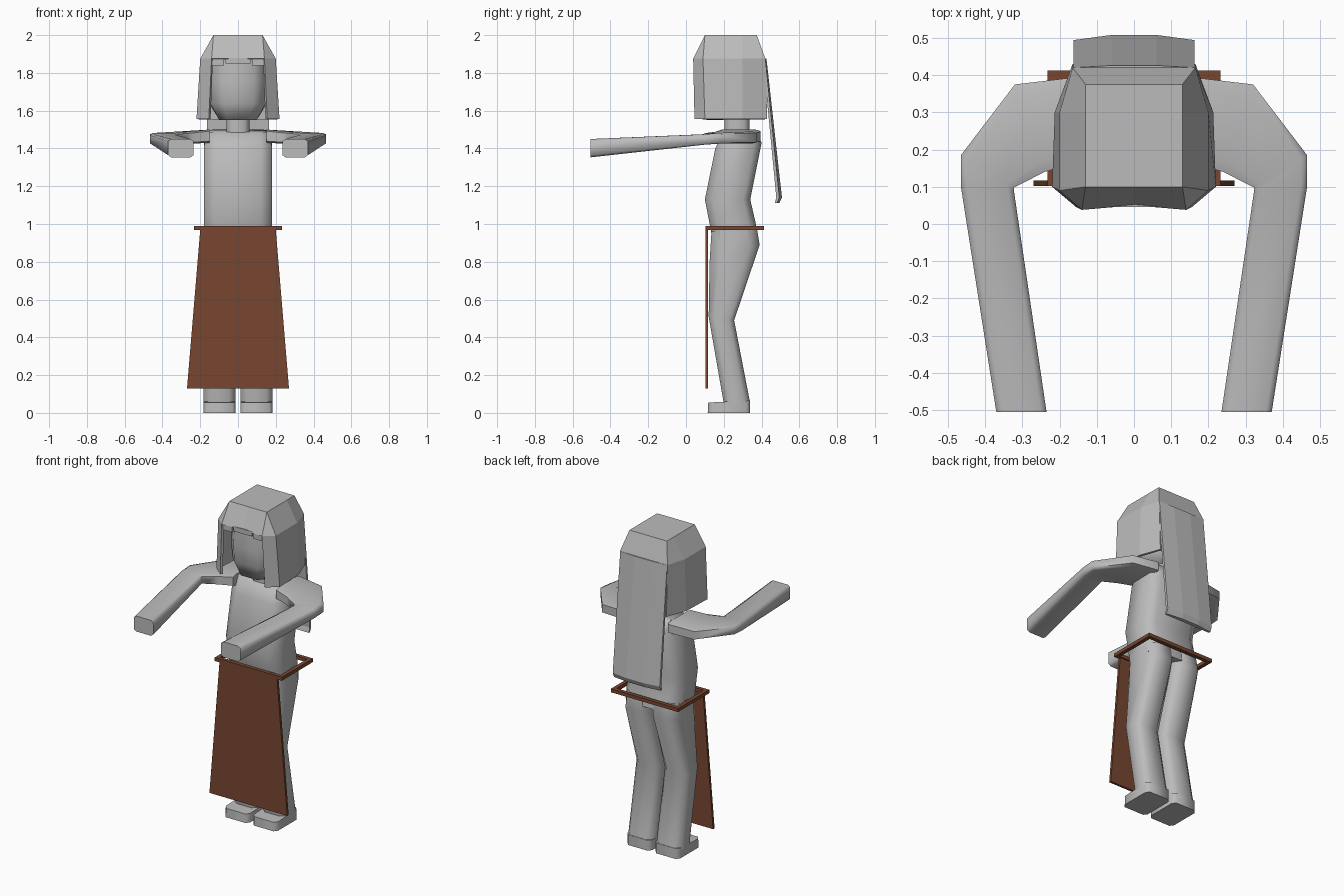
import bpy, bmesh, math
from mathutils import Vector

if "Cube" in bpy.data.objects:
    bpy.data.objects.remove(bpy.data.objects["Cube"])


def material(name, rgb):
    m = bpy.data.materials.new(name)
    m.diffuse_color = (*rgb, 1)
    m.use_nodes = True
    m.node_tree.nodes["Principled BSDF"].inputs["Base Color"].default_value = m.diffuse_color
    return m


GREY = material("pale_grey", (0.50, 0.50, 0.50))
BROWN = material("leather_brown", (0.19, 0.062, 0.03))


def finish(name, bm, mat, angle=None, mirror=False):
    me = bpy.data.meshes.new(name)
    bm.to_mesh(me)
    bm.free()
    me.materials.append(mat)
    ob = bpy.data.objects.new(name, me)
    bpy.context.collection.objects.link(ob)
    if angle:
        bpy.ops.object.select_all(action='DESELECT')
        ob.select_set(True)
        bpy.context.view_layer.objects.active = ob
        bpy.ops.object.shade_smooth_by_angle(angle=math.radians(angle))
    if mirror:
        ob.modifiers.new("Mirror", 'MIRROR')
    return ob


def loft(rings, skip=(), cap_bottom=True):
    """Skin matching rings; skip holds (band, side) faces to leave open."""
    bm = bmesh.new()
    rows = [[bm.verts.new(p) for p in r] for r in rings]
    n = len(rows[0])
    for k in range(len(rows) - 1):
        a, b = rows[k], rows[k + 1]
        for i in range(n):
            if (k, i) not in skip:
                j = (i + 1) % n
                bm.faces.new((a[i], a[j], b[j], b[i]))
    bm.faces.new(rows[-1])
    if cap_bottom:
        bm.faces.new(rows[0][::-1])
        bmesh.ops.recalc_face_normals(bm, faces=bm.faces)
    bmesh.ops.remove_doubles(bm, verts=bm.verts, dist=1e-5)
    return bm


def chamfer(quad, t):
    """Cut the corners of a four-point section."""
    q = [Vector(p) for p in quad]
    out = []
    for i in range(4):
        out += [q[i].lerp(q[i - 1], t), q[i].lerp(q[(i + 1) % 4], t)]
    return out


def column(rows, t=0.2):
    """Rows of (x0, x1, y0, y1, z front, z back)."""
    return loft([chamfer([(x0, y0, zf), (x1, y0, zf), (x1, y1, zb), (x0, y1, zb)], t)
                 for x0, x1, y0, y1, zf, zb in rows])


# Torso, neck and head
finish("torso", column([
    (-.18, .18, .14, .38, .92, .92), (-.18, .18, .125, .37, 1.0, 1.0),
    (-.18, .18, .10, .34, 1.13, 1.13), (-.18, .18, .155, .40, 1.40, 1.43),
    (-.17, .17, .20, .365, 1.485, 1.50)], .16), GREY, 70)
finish("neck", column([(-.06, .06, .205, .335, 1.46, 1.46),
                       (-.06, .06, .205, .335, 1.60, 1.60)]), GREY, 60)
finish("head", column([
    (-.10, .10, .11, .34, 1.55, 1.555), (-.145, .145, .08, .39, 1.64, 1.62),
    (-.15, .15, .075, .40, 1.75, 1.75), (-.15, .15, .085, .40, 1.88, 1.88)], .22), GREY, 70)

# Legs and feet
finish("leg", column([
    (.013, .183, .20, .34, .05, .05), (.013, .183, .12, .255, .51, .49),
    (.008, .183, .125, .39, .80, .89), (.005, .181, .135, .375, .96, .98)]),
    GREY, 70, True)
finish("foot", column([(.012, .183, .115, .34, 0, 0),
                       (.012, .183, .118, .34, .055, .065)], .1), GREY, 60, True)

# Arms: each row is outer x, y then inner x, y then bottom and top z
arm = [(.15, .395, .15, .165, 1.43, 1.50), (.32, .375, .24, .14, 1.425, 1.49),
       (.465, .185, .322, .098, 1.425, 1.482), (.465, .10, .322, .085, 1.42, 1.475),
       (.37, -.505, .235, -.505, 1.353, 1.45)]
finish("arm", loft([chamfer([(ox, oy, b), (ox, oy, t), (ix, iy, t), (ix, iy, b)], .12)
                    for ox, oy, ix, iy, b, t in arm]), GREY, 70, True)


# Hair cap, open at the face and underneath
def hair_ring(front_y, half, z):
    pts = [(0, front_y)] + half + [(-x, y) for x, y in reversed(half)]
    return [(x, y, z) for x, y in pts]


cap = loft([
    hair_ring(.055, [(.155, .045), (.22, .10), (.213, .30), (.165, .43)], 1.555),
    hair_ring(.05, [(.14, .038), (.20, .09), (.20, .30), (.165, .42)], 1.875),
    hair_ring(.10, [(.13, .10), (.13, .10), (.13, .30), (.13, .375)], 2.0)],
    skip={(0, 0), (0, 8)}, cap_bottom=False)
hair = finish("hair_cap", cap, GREY)
mod = hair.modifiers.new("Thickness", 'SOLIDIFY')
mod.thickness, mod.offset = .015, -1

# Fringe locks with narrow gaps between them
for name, x0, x1, z0 in (("fringe_left", -.145, -.073, 1.84),
                         ("fringe_middle", -.065, .065, 1.85),
                         ("fringe_right", .073, .145, 1.84)):
    finish(name, loft([[(x0, .046, z), (x1, .046, z), (x1, .062, z), (x0, .062, z)]
                       for z in (z0, 1.88)]), GREY)

# Long hair down the back, turned in at the tips
finish("back_hair", loft([
    [(-.163, y, z), (-.163, y - d, z), (.163, y - d, z), (.163, y, z),
     (.06, y + b, z), (-.06, y + b, z)]
    for y, z, d, b in ((.482, 1.11, .012, .012), (.494, 1.14, .016, .014),
                       (.42, 1.875, .012, .006))]), GREY)

# Belt frame from four bars
for name, x0, x1, y0, y1 in (("belt_front", -.233, .233, .102, .125),
                             ("belt_back", -.233, .233, .388, .412),
                             ("belt_left", -.233, -.209, .125, .388),
                             ("belt_right", .209, .233, .125, .388)):
    finish(name, loft([[(x0, y0, z), (x1, y0, z), (x1, y1, z), (x0, y1, z)]
                       for z in (.968, .99)]), BROWN)

# Apron flaring towards its hem
finish("apron", loft([[(-w, .102, z), (w, .102, z), (w, .117, z), (-w, .117, z)]
                      for w, z in ((.27, .13), (.20, .97))]), BROWN)
